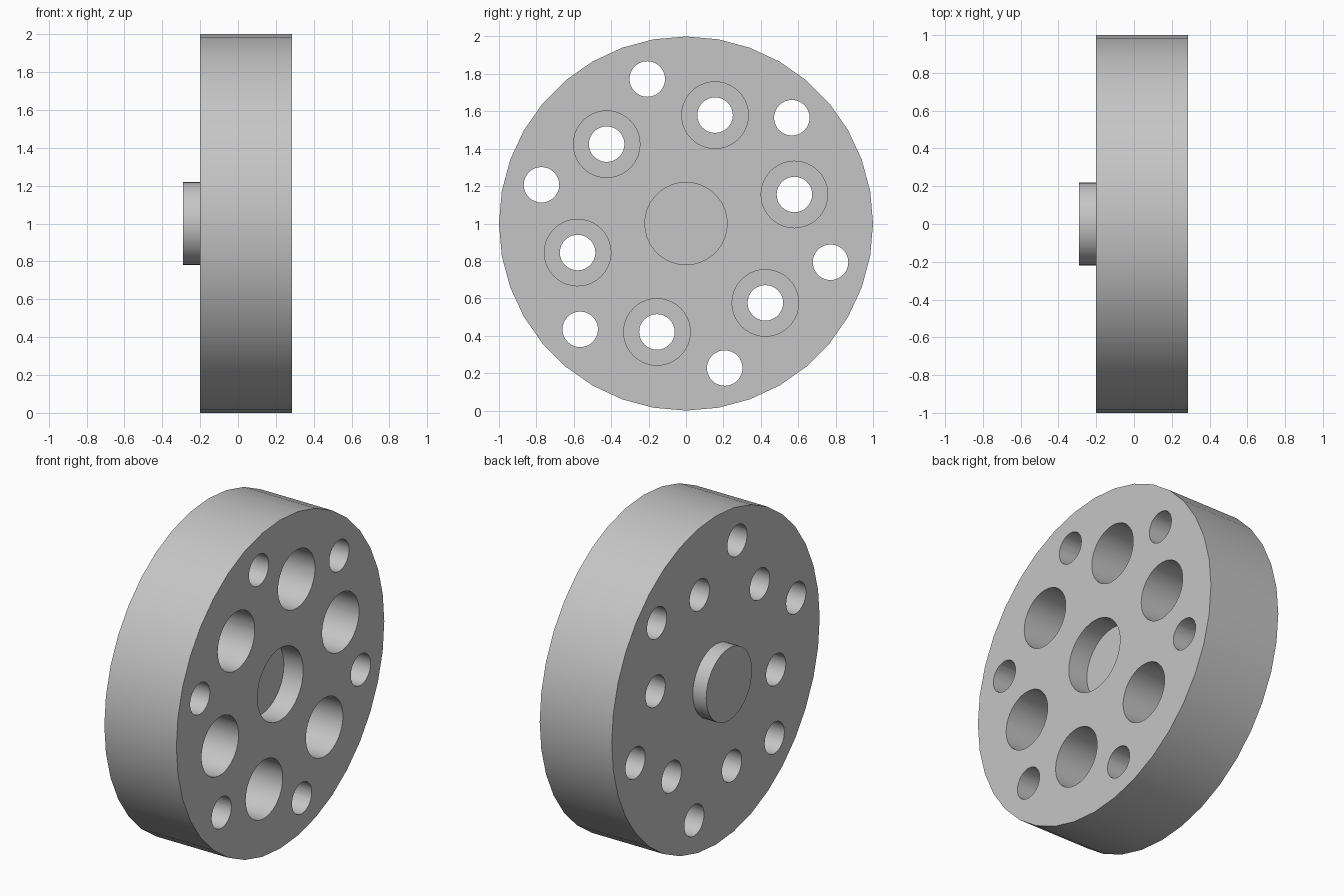
import bpy, bmesh
from math import radians, cos, sin, pi
from mathutils import Matrix, Vector

cube = bpy.data.objects.get("Cube")
if cube:
    bpy.data.objects.remove(cube, do_unlink=True)

BACK, FACE = -0.2, 0.285      # plate extent along x
AXIS_Z = 1.0

grey = bpy.data.materials.new("plain grey")
grey.use_nodes = True
colour = (0.56, 0.56, 0.56, 1)
grey.diffuse_color = colour
grey.node_tree.nodes["Principled BSDF"].inputs["Base Color"].default_value = colour


def add_cylinder(bm, x0, x1, radius, sides, y=0.0, z=0.0):
    """Cylinder lying along x, placed relative to the plate axis."""
    place = Matrix.Translation(((x0 + x1) / 2, y, z + AXIS_Z))
    bmesh.ops.create_cone(bm, cap_ends=True, segments=sides, radius1=radius,
                          radius2=radius, depth=x1 - x0,
                          matrix=place @ Matrix.Rotation(pi / 2, 4, 'Y'))


def make_object(name, bm):
    bmesh.ops.recalc_face_normals(bm, faces=bm.faces)
    mesh = bpy.data.meshes.new(name)
    bm.to_mesh(mesh)
    bm.free()
    mesh.materials.append(grey)
    obj = bpy.data.objects.new(name, mesh)
    bpy.context.collection.objects.link(obj)
    return obj


def cut(target, cutter):
    mod = target.modifiers.new("cut", 'BOOLEAN')
    mod.operation = 'DIFFERENCE'
    mod.solver = 'EXACT'
    mod.object = cutter
    bpy.context.view_layer.objects.active = target
    bpy.ops.object.modifier_apply(modifier=mod.name)
    bpy.data.objects.remove(cutter, do_unlink=True)


# Plate with a locating boss behind and a matching recess in its face
bm = bmesh.new()
profile = [(-0.29, 0), (-0.29, 0.22), (BACK, 0.22), (BACK, 1),
           (FACE, 1), (FACE, 0.22), (0.155, 0.22), (0.155, 0)]
verts = [bm.verts.new((x, 0, r + AXIS_Z)) for x, r in profile]
edges = [bm.edges.new(pair) for pair in zip(verts, verts[1:])]
bmesh.ops.spin(bm, geom=verts + edges, cent=(0, 0, AXIS_Z), axis=(1, 0, 0),
               angle=2 * pi, steps=36, use_merge=True)
bmesh.ops.remove_doubles(bm, verts=bm.verts, dist=1e-4)
plate = make_object("flange_plate", bm)

# Through holes: plain outer ring, and inner ring staggered between them
bm = bmesh.new()
for ring, start in ((0.8, 45), (0.6, 15)):
    for i in range(6):
        a = radians(start + 60 * i)
        add_cylinder(bm, BACK - 0.2, FACE + 0.2, 0.095, 32, ring * cos(a), ring * sin(a))
cut(plate, make_object("through_hole_cutter", bm))

# Deep counterbores on the inner ring
bm = bmesh.new()
for i in range(6):
    a = radians(15 + 60 * i)
    add_cylinder(bm, FACE - 0.3, FACE + 0.2, 0.178, 40, 0.6 * cos(a), 0.6 * sin(a))
cut(plate, make_object("counterbore_cutter", bm))

# Smooth round walls, crisp rims
bpy.ops.object.select_all(action='DESELECT')
plate.select_set(True)
bpy.context.view_layer.objects.active = plate
bpy.ops.object.shade_smooth_by_angle(angle=radians(30))
